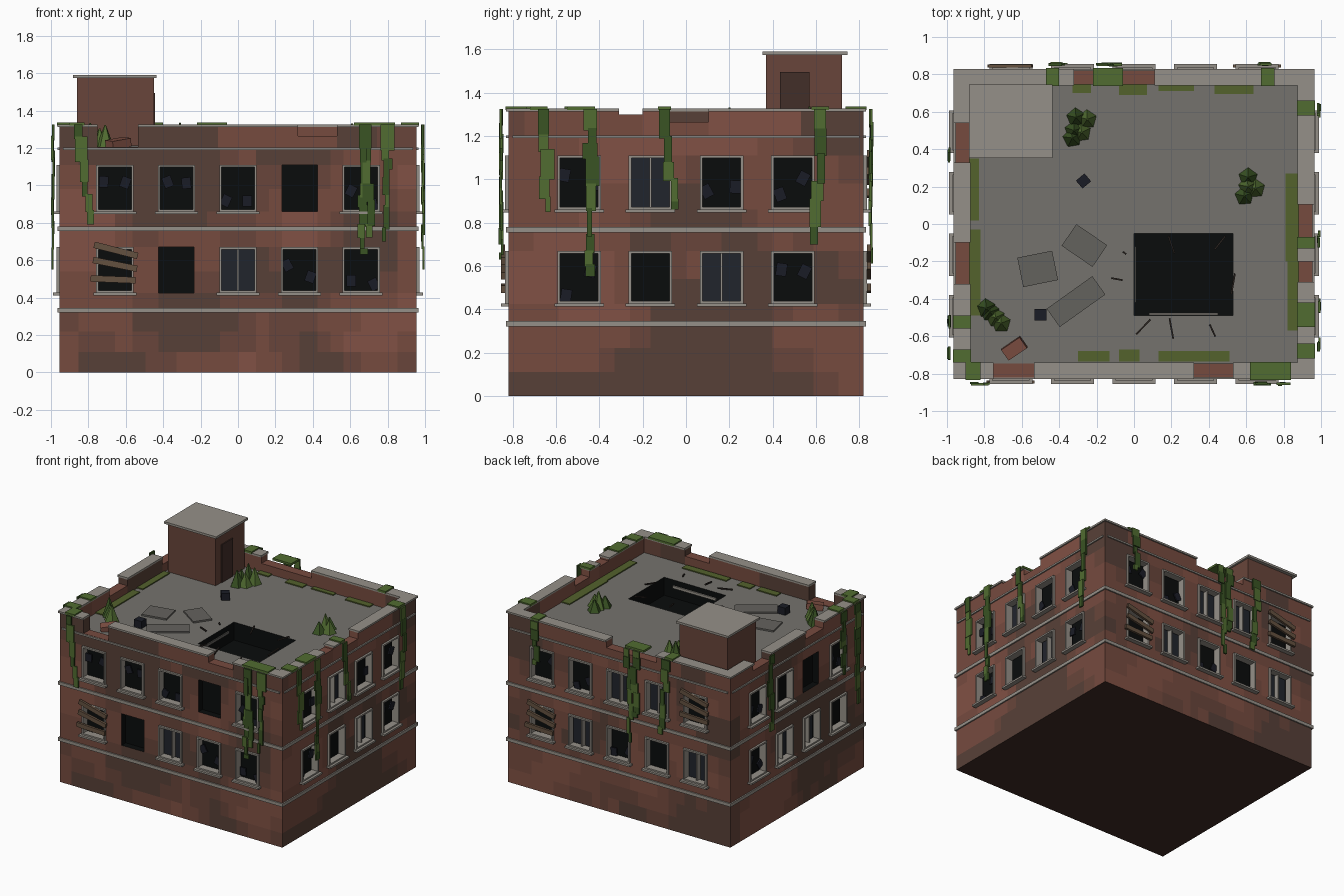
import bpy, bmesh, math, random
from mathutils import Matrix, Vector, Euler, noise

if "Cube" in bpy.data.objects:
    bpy.data.objects.remove(bpy.data.objects["Cube"])

random.seed(4)
HX, HY, ROOF, TOP, PT = 0.955, 0.82, 1.2, 1.32, 0.075
RGB = dict(brick0=(128, 82, 70), brick1=(117, 76, 65), brick2=(104, 71, 61), brick3=(88, 66, 58),
           stone=(148, 143, 135), roof=(116, 114, 109), slab=(100, 98, 94), dark=(18, 20, 20),
           glass=(38, 41, 48), shard=(32, 34, 42), wood=(100, 82, 66), base=(66, 46, 41),
           moss=(84, 98, 48), leaf0=(60, 84, 40), leaf1=(82, 108, 52), steel=(50, 44, 40), door=(68, 50, 45))
MATS = {}
for n, c in RGB.items():
    MATS[n] = bpy.data.materials.new(n)
    MATS[n].diffuse_color = [(v / 255) ** 2.2 for v in c] + [1]
KEYS = list(RGB)
parts = {}


def bm_of(part):
    return parts.setdefault(part, bmesh.new())


def paint(verts, col):
    for f in {f for v in verts for f in v.link_faces}:
        f.material_index = KEYS.index(col)


def box(part, col, c, s, M=Matrix(), rot=(0, 0, 0)):
    m = M @ Matrix.Translation(c) @ Euler(rot).to_matrix().to_4x4() @ Matrix.Diagonal((*s, 1))
    paint(bmesh.ops.create_cube(bm_of(part), size=1, matrix=m)['verts'], col)


def span(part, col, x0, x1, y0, y1, z0, z1, M=Matrix()):
    box(part, col, ((x0 + x1) / 2, (y0 + y1) / 2, (z0 + z1) / 2), (x1 - x0, y1 - y0, z1 - z0), M)


def quad(part, col, pts, want):
    pts = [Vector(p) for p in pts]
    if (pts[1] - pts[0]).cross(pts[2] - pts[0]).dot(Vector(want)) < 0:
        pts.reverse()
    bm = bm_of(part)
    bm.faces.new([bm.verts.new(p) for p in pts]).material_index = KEYS.index(col)


def brick(p):
    v = noise.noise(Vector(p) * 2.6 + Vector((3.1, 7.7, 1.3))) + random.uniform(-.07, .07)
    return 'brick' + str(0 if v < -.3 else 1 if v < .02 else 2 if v < .15 else 3)


# Each side is drawn as if it were the front, then turned: front, right, back, left
# Window codes: K broken, I intact, P empty frame, N bare hole, B boarded
WINDOWS = [("BNIKK", "KKKNK"), ("KPIK", "KIKK"), ("BIKPI", "KKIIB"), ("KIIP", "KPNK")]
GAPS = [[(-.75, -.535, 1.205), (.32, .53, 1.265)], [(-.31, -.2, 1.3), (-.075, .105, 1.265)],
        [(-.11, .32, 1.265)], [(-.54, -.33, 1.265), (.1, .32, 1.265)]]
ROWS = [(.425, .67), (.86, 1.11)]
ZS = [0, .11, .22, .33, .425, .54, .67, .77, .86, .98, 1.11, ROOF]
SIDE = [Matrix.Rotation(k * math.pi / 2, 4, 'Z') for k in range(4)]


def dims(k):
    return (HX, HY) if k % 2 == 0 else (HY, HX)


def on_wall(part, col, k, u, z, w, h, o0, o1, roll=0):
    D = dims(k)[1]
    box(part, col, (u, -D - (o0 + o1) / 2, z), (w, o1 - o0, h), SIDE[k], (0, roll, 0))


def window(k, u, z0, z1, code):
    zc, h, D = (z0 + z1) / 2, z1 - z0, dims(k)[1]
    M = SIDE[k]
    # recess with dark back
    P = lambda a, o, z: M @ Vector((u + a, -D - o, z))
    a, d = .095, -.05
    out = M.to_3x3() @ Vector((0, -1, 0))
    quad('window_recesses', 'glass' if code == 'I' else 'dark',
         [P(-a, d, z0), P(a, d, z0), P(a, d, z1), P(-a, d, z1)], out)
    for p, q in (((-a, z0), (-a, z1)), ((a, z0), (a, z1)), ((-a, z0), (a, z0)), ((-a, z1), (a, z1))):
        mid = P((p[0] + q[0]) / 2, 0, (p[1] + q[1]) / 2)
        quad('window_recesses', 'dark', [P(p[0], 0, p[1]), P(q[0], 0, q[1]), P(q[0], d, q[1]), P(p[0], d, p[1])],
             P(0, 0, zc) - mid)
    if code == 'N':
        return
    # frame and sill
    for s in (-1, 1):
        on_wall('window_frames', 'stone', k, u + s * .094, zc, .012, h, -.04, .016)
        on_wall('window_frames', 'stone', k, u, zc + s * (h / 2 - .006), .2, .012, -.04, .016)
    on_wall('window_sills', 'stone', k, u, z0 - .006, .228, .014, 0, .035)
    if code == 'I':
        on_wall('window_frames', 'stone', k, u, zc, .01, h, -.05, -.01)
    if code == 'K':
        for s in (-1, 1):
            on_wall('glass_shards', 'shard', k, u + s * random.uniform(.045, .07), zc + random.uniform(-.09, .05),
                    .05, .06, -.025, -.015, random.uniform(-.6, .6))
    if code == 'B':
        for dz, t in ((.105, .25), (.03, .2), (-.05, .04)):
            on_wall('window_boards', 'wood', k, u + random.uniform(-.01, .01), zc + dz, .24, .034, .016, .034, t)


for k in range(4):
    W, D = dims(k)
    n = len(WINDOWS[k][0])
    us = [(i - (n - 1) / 2) * .329 for i in range(n)]
    # patchy brick wall with window openings
    cuts = [-W] + [c for u in us for c in (u - .095, u + .095)] + [W]
    cuts = sorted(cuts + [(p + q) / 2 for p, q in zip(cuts, cuts[1:])])
    for a, b in zip(cuts, cuts[1:]):
        for z0, z1 in zip(ZS, ZS[1:]):
            mu, mz = (a + b) / 2, (z0 + z1) / 2
            if any(abs(mu - u) < .095 for u in us) and any(r[0] < mz < r[1] for r in ROWS):
                continue
            pts = [SIDE[k] @ Vector((x, -D, z)) for x, z in ((a, z0), (b, z0), (b, z1), (a, z1))]
            quad('brick_walls', brick(SIDE[k] @ Vector((mu, -D, mz))), pts, SIDE[k].to_3x3() @ Vector((0, -1, 0)))
    for row, codes in zip(ROWS, WINDOWS[k]):
        for u, code in zip(us, codes):
            window(k, u, *row, code)
    # stone bands
    for z0, z1 in ((.32, .345), (.755, .78)):
        span('stone_bands', 'stone', -W - .01, W + .01, -D - .01, -D + .01, z0, z1, SIDE[k])
    span('stone_bands', 'stone', -W + .02, W - .02, -D - .01, -D + .01, 1.19, 1.203, SIDE[k])
    # parapet with broken gaps, and coping
    L = W if k % 2 == 0 else W - PT
    edge = L + .01 if k % 2 == 0 else L
    pos = -L
    for g0, g1, gz in GAPS[k] + [(L, L, 0)]:
        m = max(1, round((g0 - pos) / .22))
        for i in range(m):
            a, b = pos + (g0 - pos) * i / m, pos + (g0 - pos) * (i + 1) / m
            span('parapet', brick(SIDE[k] @ Vector((a, -D, 1.26))), a, b, -D, -D + PT, ROOF, TOP - .008, SIDE[k])
        span('coping', 'stone', -edge if pos == -L else pos, edge if g0 == L else g0,
             -D - .01, -D + PT + .005, TOP - .008, TOP + .006, SIDE[k])
        if g1 > g0:
            span('parapet', 'brick1', g0, g1, -D, -D + PT, ROOF, gz, SIDE[k])
        pos = g1

# underside and roof around the collapsed hole
quad('underside', 'base', [(-HX, -HY, 0), (HX, -HY, 0), (HX, HY, 0), (-HX, HY, 0)], (0, 0, -1))
X0, X1, Y0, Y1 = 0, .53, -.49, -.05
for a, b, c, d in ((-HX, X0, -HY, HY), (X1, HX, -HY, HY), (X0, X1, -HY, Y0), (X0, X1, Y1, HY)):
    quad('roof_deck', 'roof', [(a, c, ROOF), (b, c, ROOF), (b, d, ROOF), (a, d, ROOF)], (0, 0, 1))
ring = [(X0, Y0), (X1, Y0), (X1, Y1), (X0, Y1)]
HZ = ROOF - .14
quad('roof_hole', 'dark', [(x, y, HZ) for x, y in ring], (0, 0, 1))
for p, q in zip(ring, ring[1:] + ring[:1]):
    mid = Vector(((X0 + X1 - p[0] - q[0]) / 2, (Y0 + Y1 - p[1] - q[1]) / 2, 0))
    quad('roof_hole', 'dark', [(*p, ROOF), (*q, ROOF), (*q, HZ), (*p, HZ)], mid)
span('roof_hole_rim', 'stone', .08, .45, -.487, -.477, ROOF - .06, ROOF - .04)
span('roof_hole_rim', 'slab', .003, .01, -.42, -.12, ROOF - .06, ROOF - .04)
# bent reinforcing rods round the hole
for x, y, l, a in ((.05, -.55, .11, .8), (.2, -.56, .11, 1.75), (.42, -.57, .07, 2), (.53, -.32, .11, 1.4),
                   (-.09, -.295, .06, 2.95), (-.05, -.155, .02, 2.5), (.2, -.11, .1, 1.9), (.46, -.1, .09, .9)):
    box('reinforcing_rods', 'steel', (x, y, ROOF + .015), (l, .009, .009), rot=(0, -.2, a))

# stair house
span('stair_house', 'brick2', -.86, -.45, .37, .72, ROOF, 1.575)
span('stair_house_cap', 'stone', -.882, -.435, .353, .745, 1.573, 1.59)
span('stair_house_door', 'door', -.452, -.443, .435, .57, ROOF, 1.495)

# rubble
for x, y, w, d, a in ((-.265, -.115, .2, .14, -.6), (-.515, -.24, .19, .16, .2), (-.31, -.415, .3, .12, .62)):
    box('fallen_slabs', 'slab', (x, y, ROOF + .006), (w, d, .012), rot=(0, 0, a))
box('fallen_brickwork', 'brick0', (-.64, -.665, ROOF + .025), (.12, .07, .045), rot=(.1, -.15, .6))
box('debris_blocks', 'shard', (-.27, .23, ROOF + .028), (.06, .055, .056), rot=(0, 0, .7))
box('debris_blocks', 'shard', (-.5, -.485, ROOF + .028), (.065, .06, .056))

# shrubs: clusters of five-sided cones
for cx, cy, pts in ((-.28, .52, ((-.04, -.02), (.03, .04), (-.03, .05), (.0, -.03), (-.05, -.06))),
                    (.61, .2, ((0, .05), (.04, -.01), (-.02, -.05), (0, 0))),
                    (-.74, -.5, ((-.03, .03), (.03, -.03), (-.05, .05), (0, 0)))):
    for i, (x, y) in enumerate(pts):
        h = random.uniform(.08, .14)
        m = Matrix.Translation((cx + x, cy + y, ROOF + h / 2)) @ Matrix.Rotation(i * 1.3, 4, 'Z')
        paint(bmesh.ops.create_cone(bm_of('shrubs'), cap_ends=True, segments=5, radius1=.052, radius2=.004,
                                    depth=h, matrix=m)['verts'], 'leaf%d' % (i % 2))

# moss on the roof edges and on the coping
for a, b, c, d in ((-.33, -.23, .7, .745), (-.08, .07, .69, .745), (.13, .32, .71, .745), (.43, .64, .695, .745),
                   (-.88, -.83, .02, .35), (-.88, -.82, -.49, -.03), (.81, .88, -.2, .27), (.82, .88, -.57, -.2),
                   (-.3, -.13, -.735, -.68), (-.08, .03, -.735, -.67), (.13, .51, -.735, -.68)):
    span('roof_moss', 'moss', a, b, c, d, ROOF, ROOF + .008)
for k, spans in enumerate((((-.9, -.82), (.62, .84)), ((-.72, -.64), (-.55, -.42), (-.13, -.07), (.58, .66)),
                           ((-.75, -.68), (.06, .22), (.4, .47)), ((.49, .56), (.67, .74)))):
    D = dims(k)[1]
    for a, b in spans:
        span('coping_moss', 'leaf1', a, b, -D - .014, -D + PT + .008, TOP, TOP + .016, SIDE[k])

# hanging vines: side, start, end along wall, bottom height
VINES = ((0, -.86, -.77, .8), (0, .67, .66, .64), (0, .69, .71, .73), (0, .8, .79, .71),
         (1, -.65, -.64, .86), (1, -.43, -.44, .56), (1, -.1, -.04, .87), (1, .62, .6, .71),
         (2, .1, .12, .62), (2, .16, .17, .82), (2, .43, .38, .75), (2, -.7, -.69, 1.0),
         (3, -.37, -.36, .75), (3, .53, .52, .85), (3, .7, .69, .56))
for k, u0, u1, zb in VINES:
    z = TOP + .005
    while z > zb + .01:
        h = min(random.uniform(.06, .14), z - zb + .01)
        t = (TOP - z) / (TOP - zb)
        o = random.uniform(.022, .033)
        on_wall('hanging_vines', random.choice(('leaf0', 'leaf0', 'leaf1')), k,
                u0 + (u1 - u0) * t + random.uniform(-.014, .014), z - h / 2,
                random.uniform(.026, .07) * (1.1 - .4 * t), h, o, o + .012)
        z -= h - .012

# turn every part into an object with only the materials it uses
for name, bm in parts.items():
    used = sorted({f.material_index for f in bm.faces})
    for f in bm.faces:
        f.material_index = used.index(f.material_index)
    if name == 'brick_walls':
        bmesh.ops.remove_doubles(bm, verts=bm.verts, dist=.0005)
    me = bpy.data.meshes.new(name)
    bm.to_mesh(me)
    bm.free()
    for i in used:
        me.materials.append(MATS[KEYS[i]])
    bpy.context.collection.objects.link(bpy.data.objects.new(name, me))

for m in bpy.data.materials:
    if m.users and not m.is_grease_pencil:
        m.use_nodes = True
        m.node_tree.nodes["Principled BSDF"].inputs["Base Color"].default_value = m.diffuse_color
